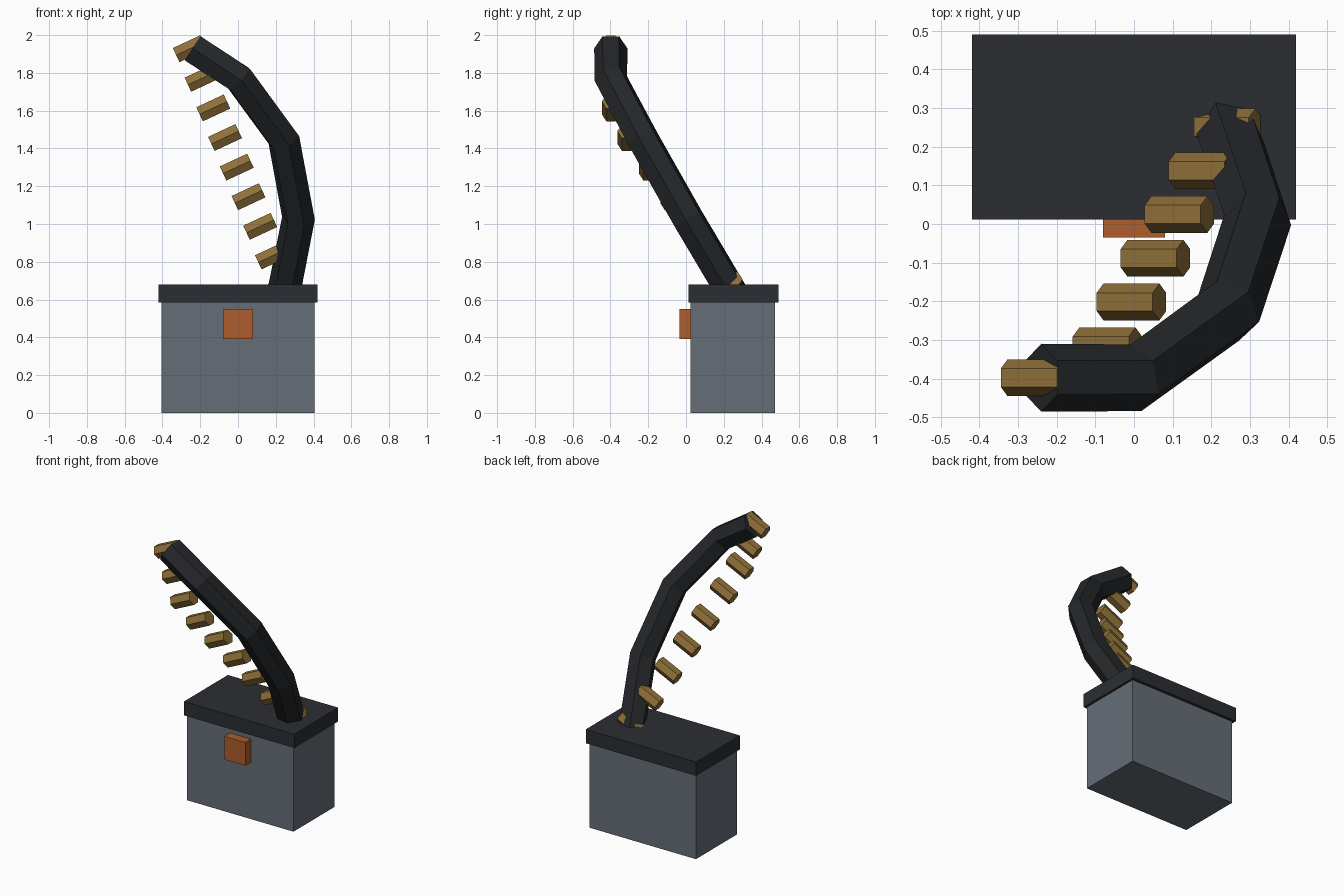
import bpy, bmesh, math
from mathutils import Vector, Matrix

if "Cube" in bpy.data.objects:
    bpy.data.objects.remove(bpy.data.objects["Cube"])


def material(name, rgb):
    m = bpy.data.materials.new(name)
    m.diffuse_color = (*rgb, 1)
    m.use_nodes = True
    m.node_tree.nodes["Principled BSDF"].inputs["Base Color"].default_value = m.diffuse_color
    return m


STEEL = material("steel grey", (0.13, 0.155, 0.18))
DARK = material("dark metal", (0.025, 0.027, 0.032))
BLACK = material("black rubber", (0.018, 0.02, 0.023))
ORANGE = material("orange latch", (0.42, 0.11, 0.025))
BRASS = material("brass", (0.27, 0.16, 0.04))


def make_object(name, bm, mat):
    bmesh.ops.recalc_face_normals(bm, faces=bm.faces)
    mesh = bpy.data.meshes.new(name)
    bm.to_mesh(mesh)
    bm.free()
    mesh.materials.append(mat)
    obj = bpy.data.objects.new(name, mesh)
    bpy.context.collection.objects.link(obj)
    return obj


def box(name, lo, hi, mat):
    lo, hi = Vector(lo), Vector(hi)
    bm = bmesh.new()
    bmesh.ops.create_cube(bm, size=1, matrix=Matrix.Translation((lo + hi) / 2)
                          @ Matrix.Diagonal((*(hi - lo), 1)))
    return make_object(name, bm, mat)


def hex_tube(name, path, radius, side, mat):
    """Six-sided tube along a path; side is the direction of the first corner."""
    pts = [Vector(p) for p in path]
    bm = bmesh.new()
    rings, old = [], None
    for i, p in enumerate(pts):
        a = (p - pts[i - 1]).normalized() if i else Vector()
        b = (pts[i + 1] - p).normalized() if i < len(pts) - 1 else Vector()
        t = (a + b).normalized()
        if old:
            side = old.rotation_difference(t) @ side
        u = (side - t * side.dot(t)).normalized()
        side, old = u, t
        v = t.cross(u)
        rings.append([bm.verts.new(p + radius * (math.cos(k * math.pi / 3) * u
                                                 + math.sin(k * math.pi / 3) * v))
                      for k in range(6)])
    for r, s in zip(rings, rings[1:]):
        for k in range(6):
            bm.faces.new((r[k], r[(k + 1) % 6], s[(k + 1) % 6], s[k]))
    bm.faces.new(rings[0])
    bm.faces.new(rings[-1])
    return make_object(name, bm, mat)


# Ammunition box, lid and latch
box("box_body", (-0.405, 0.025, 0), (0.405, 0.47, 0.59), STEEL)
box("box_lid", (-0.42, 0.012, 0.585), (0.42, 0.49, 0.68), DARK)
box("latch", (-0.08, -0.035, 0.39), (0.08, 0.04, 0.55), ORANGE)

# Feed chute, from the tip down into the lid
hex_tube("feed_chute", [(-0.24, -0.398, 1.93), (0.005, -0.398, 1.77),
                        (0.243, -0.225, 1.445), (0.32, 0.01, 1.03),
                        (0.235, 0.265, 0.6)],
         0.088, Vector((0, 1, 0)), BLACK)

# Tilted hexagonal rounds hanging beside the chute
tilt = math.radians(25)
half = Vector((math.cos(tilt), 0, math.sin(tilt))) * 0.08
for i in range(9):
    c = Vector((-0.255 + 0.0621 * i, max(-0.398, -0.655 + 0.1133 * i),
                1.928 - 0.1567 * i))
    hex_tube(f"round_{i + 1}", [c - half, c + half], 0.0475, Vector((0, 1, 0)), BRASS)
